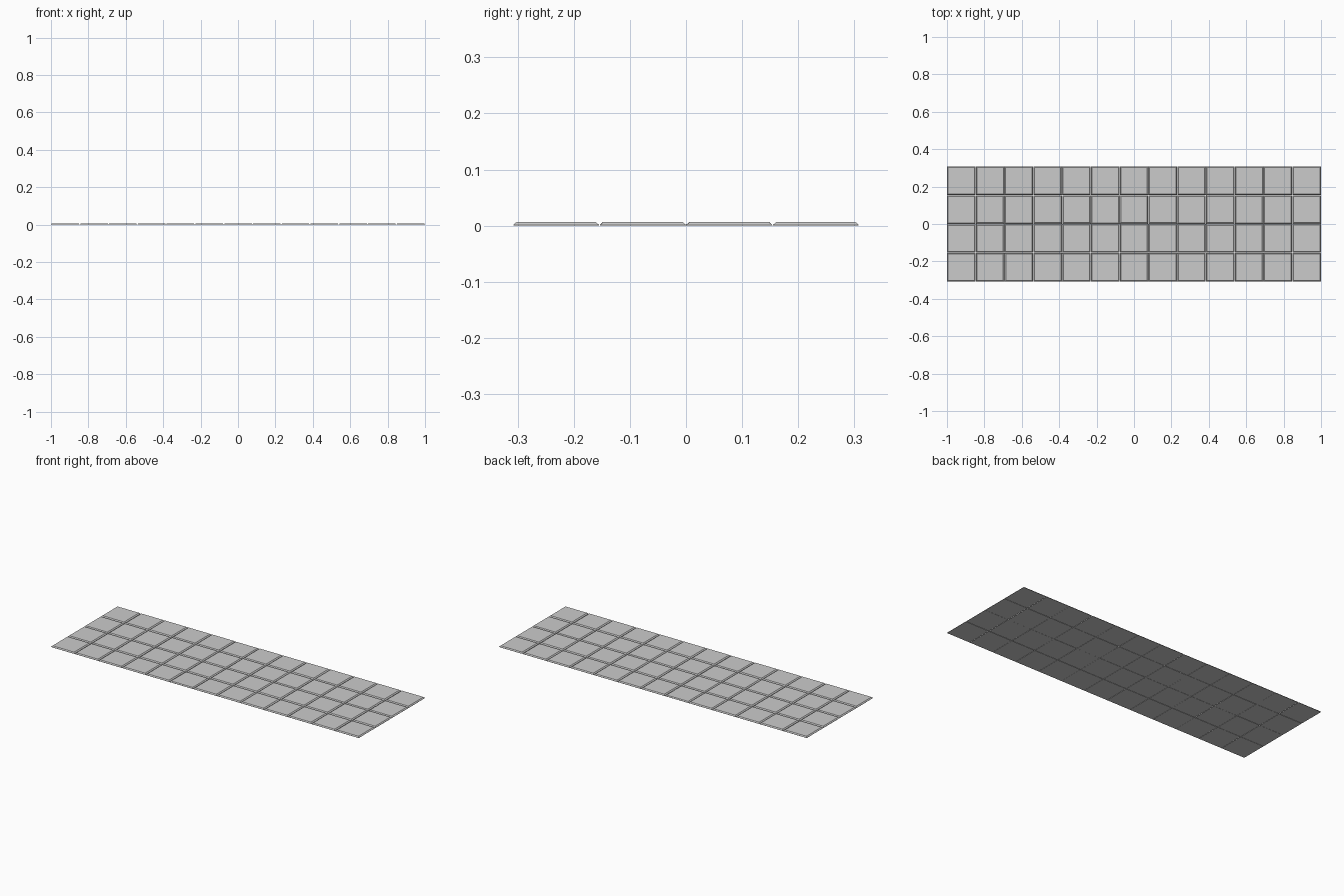
import bpy, bmesh, random

if "Cube" in bpy.data.objects:
    bpy.data.objects.remove(bpy.data.objects["Cube"])

random.seed(4)
COLS, ROWS = 13, 4
PITCH = 2.0 / COLS
BASE, BEVEL, HEIGHT = 0.1525, 0.006, 0.0068


def square_ring(bm, half, z):
    return [bm.verts.new((x * half, y * half, z))
            for x, y in ((-1, -1), (1, -1), (1, 1), (-1, 1))]


def add_tile(name, x, y, height):
    # thin slab with a short upright lip and a chamfered top edge
    bm = bmesh.new()
    rings = [square_ring(bm, BASE / 2, 0),
             square_ring(bm, BASE / 2, 0.0015),
             square_ring(bm, BASE / 2 - BEVEL, height)]
    bm.faces.new(rings[0][::-1])
    bm.faces.new(rings[-1])
    for low, high in zip(rings, rings[1:]):
        for i in range(4):
            j = (i + 1) % 4
            bm.faces.new((low[i], low[j], high[j], high[i]))
    mesh = bpy.data.meshes.new(name)
    bm.to_mesh(mesh)
    bm.free()
    tile = bpy.data.objects.new(name, mesh)
    tile.location = (x, y, 0)
    bpy.context.collection.objects.link(tile)


# grid of paving tiles, inner ones laid very slightly unevenly
for c in range(COLS):
    for r in range(ROWS):
        dx = random.uniform(-0.0006, 0.0006) if 0 < c < COLS - 1 else 0
        dy = random.uniform(-0.0006, 0.0006) if 0 < r < ROWS - 1 else 0
        height = HEIGHT - (0.001 if c == 5 else 0)
        # outer tiles are pushed out to the overall border
        slack = (PITCH - BASE) / 2
        dx += slack * ((c == COLS - 1) - (c == 0))
        dy += slack * ((r == ROWS - 1) - (r == 0))
        add_tile(f"floor_tile_{c}_{r}",
                 (c - (COLS - 1) / 2) * PITCH + dx,
                 (r - (ROWS - 1) / 2) * PITCH + dy, height)
